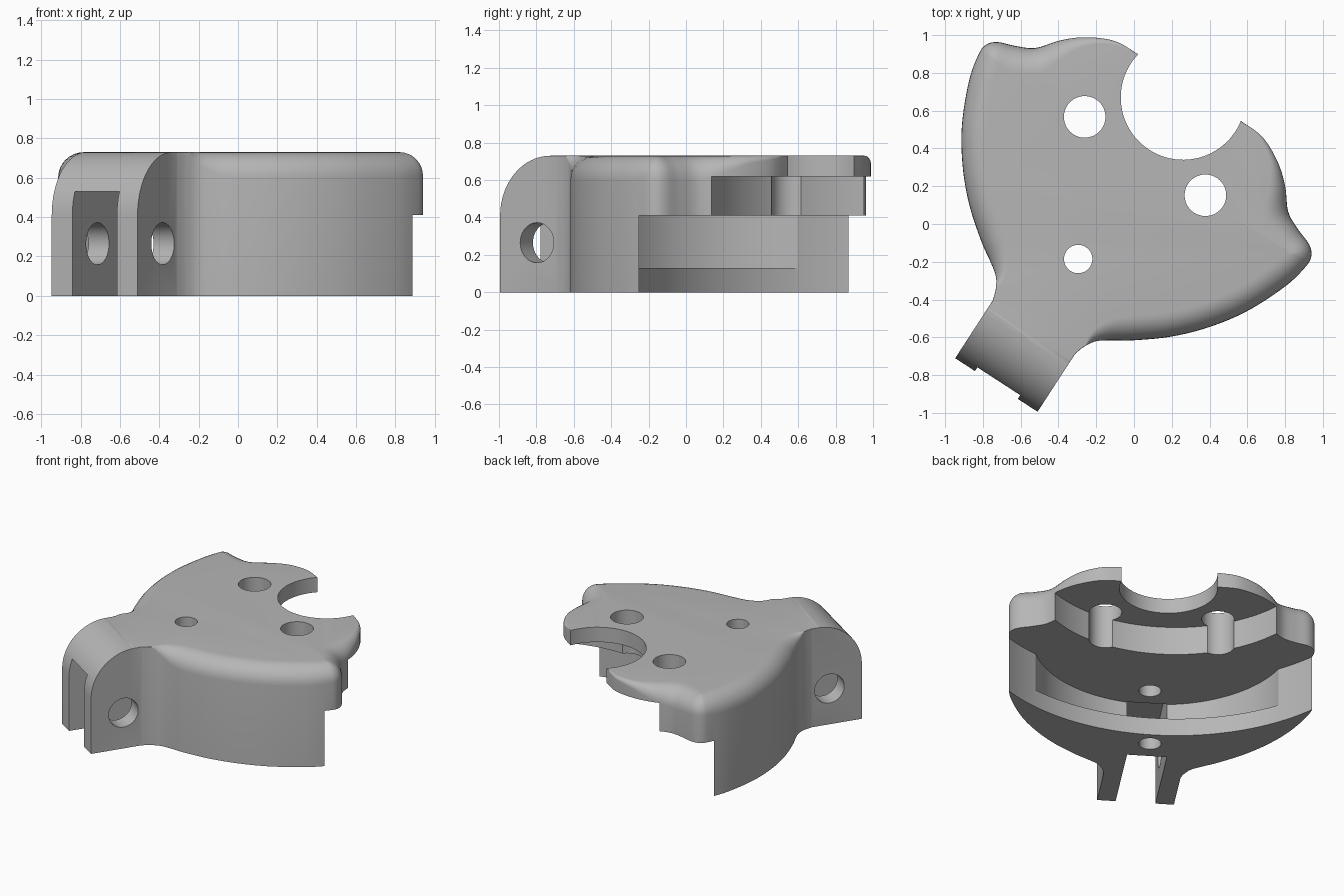
import bpy, bmesh
from math import sin, cos, pi, radians
from mathutils import Vector, Matrix

if "Cube" in bpy.data.objects:
    bpy.data.objects.remove(bpy.data.objects["Cube"])

HEIGHT = 0.73
grey = bpy.data.materials.new("plain grey")
grey.use_nodes = True
grey.diffuse_color = (0.47, 0.47, 0.47, 1)
grey.node_tree.nodes["Principled BSDF"].inputs["Base Color"].default_value = grey.diffuse_color


def make_object(name, bm):
    """Turn a closed bmesh into an object whose faces point outwards."""
    bmesh.ops.recalc_face_normals(bm, faces=bm.faces)
    if bm.calc_volume(signed=True) < 0:
        bmesh.ops.reverse_faces(bm, faces=bm.faces)
    mesh = bpy.data.meshes.new(name)
    bm.to_mesh(mesh)
    bm.free()
    mesh.materials.append(grey)
    ob = bpy.data.objects.new(name, mesh)
    bpy.context.collection.objects.link(ob)
    return ob


def spline(points, steps):
    """Smooth curve through the points."""
    p = [points[0]] + points + [points[-1]]
    out = []
    for i in range(1, len(p) - 2):
        a, b, c, d = p[i - 1:i + 3]
        for s in range(steps):
            t = s / steps
            out.append(0.5 * (2 * b + (c - a) * t + (2 * a - 5 * b + 4 * c - d) * t ** 2
                              + (3 * b - a - 3 * c + d) * t ** 3))
    return out + [points[-1]]


# Half outline, from the notch round the ear to the clevis: along, across, rounding
half = [Vector(p) for p in (
    (.062, .33, 0), (.053, .467, .02), (-.013, .605, .045), (-.1, .709, .09),
    (-.205, .797, .13), (-.255, .893, .13), (-.289, .983, .12), (-.335, 1.027, .12),
    (-.4, 1.032, .12), (-.545, .998, .13), (-.763, .901, .13), (-.943, .779, .13),
    (-1.094, .639, .13), (-1.22, .482, .13), (-1.283, .385, .11), (-1.333, .317, .06),
    (-1.39, .28, 0), (-1.45, .26, 0))]
side = spline(half, 6) + [Vector((-1.815, .26, 0))]
for p in side:
    p.z = max(p.z, .003)
outline = side + [Vector((p.x, -p.y, p.z)) for p in reversed(side)]
count = len(outline)

# Inward directions, averaged so the rounding flows round the ears
raw = []
for i in range(count):
    d = outline[(i + 1) % count] - outline[i - 1]
    raw.append(Vector((-d.y, d.x)).normalized())
inward = [sum((raw[(i + k) % count] for k in range(-5, 6)), Vector((0, 0))).normalized()
          for i in range(count)]

# Body: stacked rings with a rounded top edge
bm = bmesh.new()
rings = [[bm.verts.new((p.x, p.y, 0)) for p in outline]]
for step in range(9):
    t = step / 8 * pi / 2
    ring = []
    for p, n in zip(outline, inward):
        q = p.xy + n * p.z * (1 - cos(t))
        ring.append(bm.verts.new((q.x, q.y, HEIGHT - p.z * (1 - sin(t)))))
    rings.append(ring)
for low, high in zip(rings, rings[1:]):
    for i in range(count):
        j = (i + 1) % count
        bm.faces.new((low[i], low[j], high[j], high[i]))
bm.faces.new(rings[0])
bm.faces.new(rings[-1])
body = make_object("bracket_body", bm)


def cut(cutter):
    cutter.hide_render = True
    mod = body.modifiers.new("cut", 'BOOLEAN')
    mod.operation = 'DIFFERENCE'
    mod.solver = 'MANIFOLD'
    mod.object = cutter
    bpy.ops.object.select_all(action='DESELECT')
    bpy.context.view_layer.objects.active = body
    body.select_set(True)
    bpy.ops.object.modifier_apply(modifier=mod.name)
    bpy.data.objects.remove(cutter)


def cylinder(name, x, y, radius, z0, z1, sides=64):
    bm = bmesh.new()
    bmesh.ops.create_cone(bm, cap_ends=True, segments=sides, radius1=radius, radius2=radius,
                          depth=z1 - z0, matrix=Matrix.Translation((x, y, (z0 + z1) / 2)))
    return make_object(name, bm)


def prism_across(name, profile, width):
    """Extrude a length-height profile across the body."""
    bm = bmesh.new()
    ends = [[bm.verts.new((x, y, z)) for x, z in profile] for y in (-width, width)]
    for end in ends:
        bm.faces.new(end)
    for i in range(len(profile)):
        bm.faces.new((ends[0][i - 1], ends[0][i], ends[1][i], ends[1][i - 1]))
    return make_object(name, bm)


# Stepped recesses underneath, then the pocket in the lower wall
cut(cylinder("upper_recess", .425, 0, .945, -.2, .62, 128))
cut(cylinder("lower_recess", .46, 0, 1.36, -.3, .41, 160))
cut(cylinder("wall_pocket", -.325, 0, .875, .13, .41, 128))

# Round notch and vertical holes
cut(cylinder("notch", 0, 0, .33, -.4, 1, 96))
for y in (-.381, .381):
    cut(cylinder("large_hole", -.37, y, .11, -.4, 1))
cut(cylinder("small_hole", -1.02, 0, .075, -.4, 1))

# Clevis: rounded end, slot and pin hole
R = .32
arc = [(-1.815 + R * (1 - cos(i * pi / 32)), HEIGHT - R * (1 - sin(i * pi / 32))) for i in range(17)]
cut(prism_across("end_rounding", arc + [(-1.495, .9), (-2, .9), (-2, .41)], .5))
cut(prism_across("clevis_slot", [(-2, -.1), (-1.185, -.1), (-1.185, .53), (-2, .53)], .135))
pin = [(-1.58 + .107 * cos(i * pi / 24), .265 + .107 * sin(i * pi / 24)) for i in range(48)]
cut(prism_across("pin_hole", pin, .4))

# Turn into place and shade
body.data.transform(Matrix.Translation((.26, .67, 0)) @ Matrix.Rotation(radians(57), 4, 'Z'))
bpy.ops.object.shade_smooth_by_angle(angle=radians(30))
